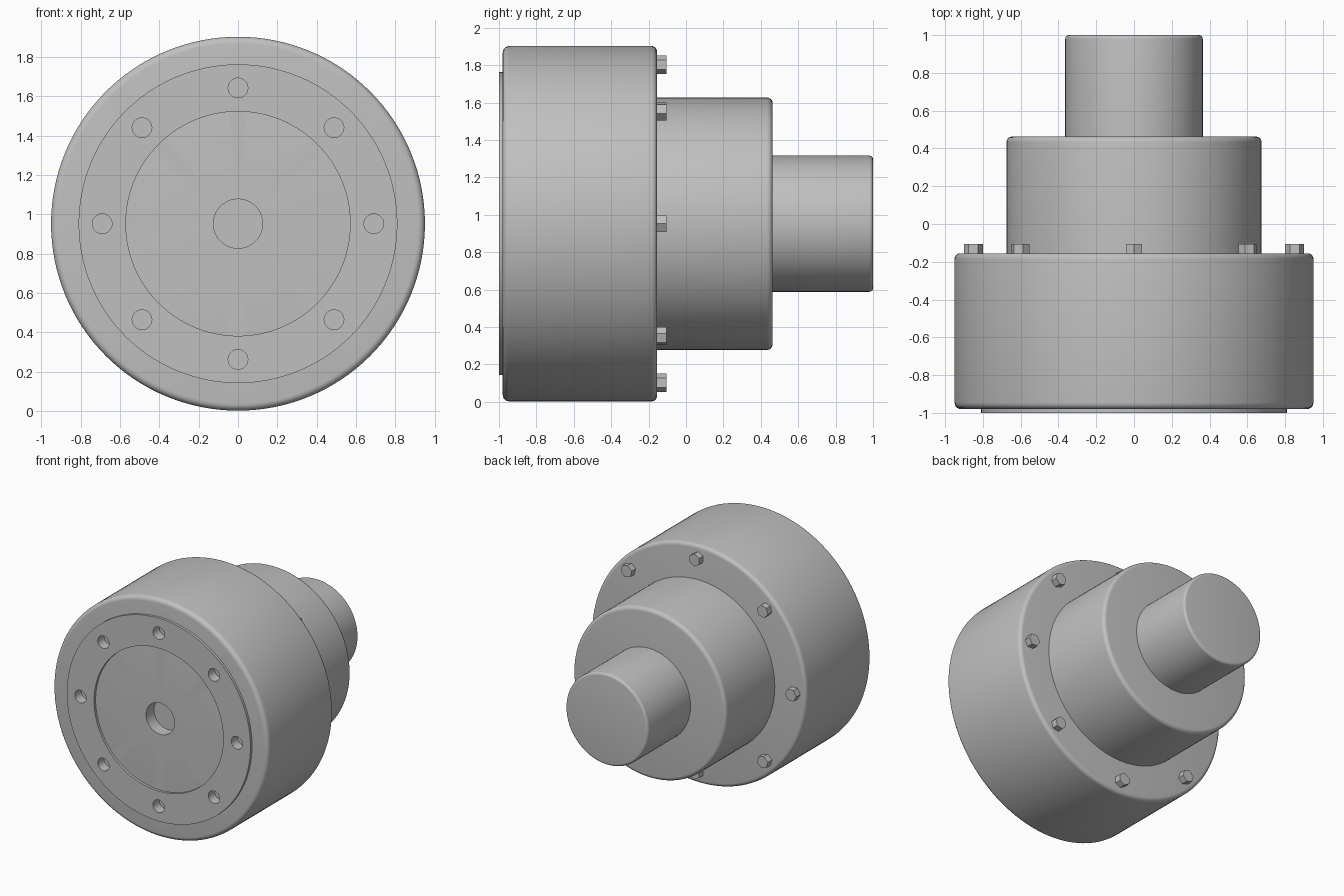
import bpy, bmesh
from math import sin, cos, pi, radians
from mathutils import Matrix, Vector

if "Cube" in bpy.data.objects:
    bpy.data.objects.remove(bpy.data.objects["Cube"])

AXIS_Z = 0.952
BOLT_COUNT = 8

steel = bpy.data.materials.new("plain_grey")
steel.use_nodes = True
GREY = (0.53, 0.53, 0.53, 1)
steel.diffuse_color = GREY
steel.node_tree.nodes["Principled BSDF"].inputs["Base Color"].default_value = GREY


def finish(name, bm):
    mesh = bpy.data.meshes.new(name)
    bm.to_mesh(mesh)
    bm.free()
    mesh.materials.append(steel)
    obj = bpy.data.objects.new(name, mesh)
    bpy.context.collection.objects.link(obj)
    return obj


def smooth(obj):
    bpy.ops.object.select_all(action='DESELECT')
    obj.select_set(True)
    bpy.context.view_layer.objects.active = obj
    bpy.ops.object.shade_smooth_by_angle(angle=radians(30))


def rounded(r, y, f, back):
    """Rounded outer corner of a profile, listed from front to back."""
    d = 1 if back else -1
    arc = [(r - f + f * cos(a), y - d * f + d * f * sin(a))
           for a in [i * pi / 10 for i in range(6)]]
    return arc if back else arc[::-1]


def lathe(name, profile, closed=False):
    """Spin (radius, y) points around the machine axis."""
    bm = bmesh.new()
    verts = [bm.verts.new((r, y, AXIS_Z)) for r, y in profile]
    for a, b in zip(verts, verts[1:]):
        bm.edges.new((a, b))
    if closed:
        bm.edges.new((verts[-1], verts[0]))
    bmesh.ops.spin(bm, geom=bm.verts[:] + bm.edges[:], cent=(0, 0, AXIS_Z),
                   axis=(0, 1, 0), angle=2 * pi, steps=128)
    bmesh.ops.remove_doubles(bm, verts=bm.verts, dist=0.0001)
    bmesh.ops.recalc_face_normals(bm, faces=bm.faces)
    return finish(name, bm)


def ring_of_prisms(name, ring, radius, sides, y0, y1):
    """Equal prisms spaced around the axis, each turned with its position."""
    bm = bmesh.new()
    for i in range(BOLT_COUNT):
        turn = Matrix.Rotation(i * 2 * pi / BOLT_COUNT, 4, 'Y')
        place = (Matrix.Translation((0, 0, AXIS_Z)) @ turn
                 @ Matrix.Translation((ring, (y0 + y1) / 2, 0))
                 @ Matrix.Rotation(pi / 2, 4, 'X')
                 @ Matrix.Rotation(pi / 2 if sides == 6 else 0, 4, 'Z'))
        bmesh.ops.create_cone(bm, cap_ends=True, segments=sides, radius1=radius,
                              radius2=radius, depth=y1 - y0, matrix=place)
    # keep a corner of each hexagon pointing outward
    if sides == 6:
        first = max(bm.verts, key=lambda v: v.co.x)
        if abs(first.co.z - AXIS_Z) > radius * 0.2:
            for i in range(BOLT_COUNT):
                a = i * 2 * pi / BOLT_COUNT
                c = Vector((ring * cos(a), 0, AXIS_Z - ring * sin(a)))
                near = [v for v in bm.verts
                        if (Vector((v.co.x, 0, v.co.z)) - c).length < radius * 1.5]
                bmesh.ops.rotate(bm, verts=near, cent=c,
                                 matrix=Matrix.Rotation(pi / 6, 3, 'Y'))
    return finish(name, bm)


# Main drum with a blind centre bore in its front
drum = lathe("main_drum", [(0, -0.88), (0.125, -0.88), (0.125, -0.98)]
             + rounded(0.95, -0.98, 0.035, False)
             + rounded(0.95, -0.155, 0.03, True) + [(0, -0.155)])

# Raised ring on the front face
plate = lathe("front_ring", [(0.57, -0.97), (0.57, -1), (0.81, -1), (0.81, -0.97)],
              closed=True)

# Stepped housing and shaft at the back
housing = lathe("rear_housing", [(0, -0.17), (0.675, -0.17)]
                + rounded(0.675, 0.463, 0.03, True) + [(0, 0.463)])
shaft = lathe("shaft", [(0, 0.45), (0.364, 0.45)]
              + rounded(0.364, 1, 0.02, True) + [(0, 1)])

# Blind holes drilled through the ring into the drum
drill = ring_of_prisms("hole_cutter", 0.69, 0.05, 32, -1.1, -0.92)
drill.hide_render = True
for obj in (drum, plate):
    cut = obj.modifiers.new("holes", 'BOOLEAN')
    cut.operation = 'DIFFERENCE'
    cut.solver = 'EXACT'
    cut.object = drill
    bpy.context.view_layer.objects.active = obj
    bpy.ops.object.modifier_apply(modifier=cut.name)
bpy.data.objects.remove(drill)

for obj in (drum, plate, housing, shaft):
    smooth(obj)

# Hexagonal bolt heads on the rear shoulder of the drum
ring_of_prisms("rear_bolts", 0.85, 0.05, 6, -0.165, -0.105)
